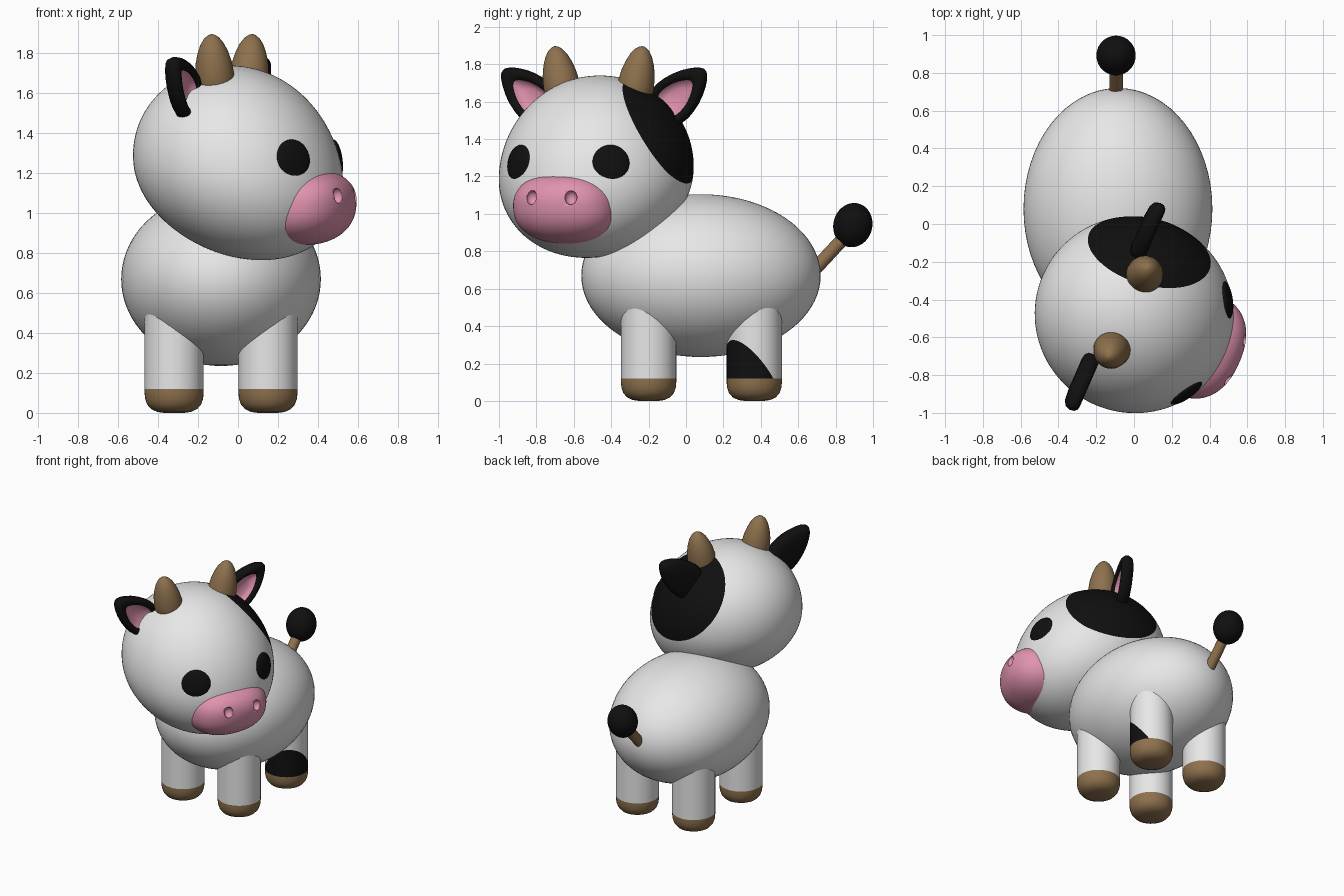
import bpy, bmesh, math
from mathutils import Matrix, Vector

if "Cube" in bpy.data.objects:
    bpy.data.objects.remove(bpy.data.objects["Cube"])


def mat(name, rgb):
    m = bpy.data.materials.new(name)
    m.diffuse_color = (*rgb, 1)
    m.use_nodes = True
    m.node_tree.nodes["Principled BSDF"].inputs["Base Color"].default_value = m.diffuse_color
    return m


WHITE = mat("white hide", (0.8, 0.8, 0.8))
BLACK = mat("black hide", (0.005, 0.005, 0.005))
PINK = mat("pink skin", (0.75, 0.29, 0.43))
BROWN = mat("brown horn", (0.27, 0.165, 0.075))


def finish(name, bm, mats, matrix=Matrix()):
    bmesh.ops.transform(bm, matrix=matrix, verts=bm.verts)
    bmesh.ops.recalc_face_normals(bm, faces=bm.faces)
    me = bpy.data.meshes.new(name)
    bm.to_mesh(me)
    bm.free()
    for m in mats:
        me.materials.append(m)
    ob = bpy.data.objects.new(name, me)
    bpy.context.collection.objects.link(ob)
    bpy.ops.object.select_all(action='DESELECT')
    ob.select_set(True)
    bpy.context.view_layer.objects.active = ob
    bpy.ops.object.shade_smooth_by_angle(angle=math.radians(45))
    return ob


def sphere(u=64, v=40):
    bm = bmesh.new()
    bmesh.ops.create_uvsphere(bm, u_segments=u, v_segments=v, radius=1)
    return bm


def ball(name, m, loc, radii, axis=None, base=Matrix()):
    """Ellipsoid; its local z is turned towards axis."""
    rot = Vector(axis).to_track_quat('Z', 'Y').to_matrix().to_4x4() if axis else Matrix()
    return finish(name, sphere(), [m], base @ Matrix.Translation(loc) @ rot @ Matrix.Diagonal((*radii, 1)))


def loft(rings):
    """Skin of closed rings with both ends filled; returns bmesh and face bands."""
    bm = bmesh.new()
    vs = [[bm.verts.new(p) for p in r] for r in rings]
    n = len(vs[0])
    bands = [[bm.faces.new((a[i], a[(i + 1) % n], b[(i + 1) % n], b[i])) for i in range(n)]
             for a, b in zip(vs, vs[1:])]
    bm.faces.new(vs[0])
    bands.append([bm.faces.new(vs[-1])])
    return bm, bands


def lathe(profile, n=40):
    return loft([[(r * math.cos(2 * math.pi * i / n), r * math.sin(2 * math.pi * i / n), z)
                  for i in range(n)] for r, z in profile])


def towards(loc, axis):
    return Matrix.Translation(loc) @ Vector(axis).to_track_quat('Z', 'Y').to_matrix().to_4x4()


# Body
ball("body", WHITE, (-0.085, 0.08, 0.67), (0.5, 0.64, 0.435))

# Legs with brown hooves; the right rear one has a slanted black patch
LEG = [(0.05, 0), (0.085, 0.005), (0.115, 0.019), (0.135, 0.042), (0.145, 0.07),
       (0.148, 0.1), (0.148, 0.12), (0.148, 0.62)]
for side, x in (("left", -0.32), ("right", 0.15)):
    for end, y in (("front", -0.20), ("rear", 0.365)):
        bm, bands = lathe(LEG)
        if side == "right" and end == "rear":
            a = math.radians(50)
            n = Vector((1.304 * math.cos(a), -1.304 * math.sin(a), -1))
            co = Vector((0, 0, 0.133))
            bmesh.ops.bisect_plane(bm, geom=bm.verts[:] + bm.edges[:] + bm.faces[:],
                                   plane_co=co, plane_no=n)
            for f in bm.faces:
                f.material_index = int((f.calc_center_median() - co).dot(n) > 0)
        for f in bm.faces:
            if f.calc_center_median().z < 0.12:
                f.material_index = 2
        finish(f"{end}_{side}_leg", bm, [WHITE, BLACK, BROWN], Matrix.Translation((x, y, 0)))

# Tail with a round tuft
a, b = Vector((-0.095, 0.62, 0.63)), Vector((-0.095, 0.87, 0.9))
bm, _ = lathe([(0.036, 0), (0.036, (b - a).length)], 24)
finish("tail", bm, [BROWN], towards(a, b - a))
ball("tail_tuft", BLACK, (-0.095, 0.892, 0.94), (0.104, 0.104, 0.119), (0, 0.25, 0.97))

# Head frame: local x points out of the face, local y to the side
HEAD = Matrix.Translation((0, -0.48, 0)) @ Matrix.Rotation(math.radians(-23.6), 4, 'Z')

# Head: rounded, chin pushed forward, black cap cut in over one ear
bm = sphere(96, 64)
n = (HEAD.to_3x3().inverted() @ Vector((0.27, 0.8, 0.535))).normalized()
bmesh.ops.bisect_plane(bm, geom=bm.verts[:] + bm.edges[:] + bm.faces[:], plane_co=n * 0.77, plane_no=n)
for f in bm.faces:
    f.material_index = int(f.calc_center_median().dot(n) > 0.77)
for v in bm.verts:
    u = v.co.z
    v.co = (0.52 * v.co.x - 0.09 * u + 0.04 * u * u, 0.52 * v.co.y,
            1.22 + (0.52 if u > 0 else 0.455) * u)
finish("head", bm, [WHITE, BLACK], HEAD)

# Muzzle: slightly boxy ellipsoid with two nostril dents
bm = sphere(80, 56)
for v in bm.verts:
    k = sum(abs(c) ** 2.3 for c in v.co) ** (-1 / 2.3)
    x, y, z = v.co * k
    v.co = (0.375 + 0.235 * x + 0.025 * z, 0.285 * y - 0.01, 1.03 + 0.19 * z)
muzzle = finish("muzzle", bm, [PINK], HEAD)
for s in (-1, 1):
    cut = ball("nostril_cutter", PINK, (0.592, s * 0.113 - 0.002, 1.087), (0.034, 0.032, 0.038), base=HEAD)
    cut.hide_render = True
    cut.hide_set(True)
    mod = muzzle.modifiers.new("nostril", 'BOOLEAN')
    mod.operation = 'DIFFERENCE'
    mod.solver = 'EXACT'
    mod.object = cut

HORN = [(0.05, -0.03), (0.085, 0), (0.097, 0.05), (0.098, 0.09), (0.091, 0.15), (0.078, 0.2),
        (0.06, 0.245), (0.038, 0.277), (0.018, 0.292), (0.004, 0.297)]
# Ear half outline: distance along the ear, half width
HALF = [(-0.07, 0.06), (-0.05, 0.095), (0.0, 0.122), (0.05, 0.127), (0.1, 0.121), (0.15, 0.109),
        (0.2, 0.09), (0.25, 0.062), (0.285, 0.035), (0.302, 0.012)]
OUTLINE = HALF + [(t, -w) for t, w in reversed(HALF)]
# Ear layers: scale of the outline, depth towards the face
LAYERS = [(0.5, -0.05), (0.8, -0.044), (0.94, -0.03), (1, 0), (0.98, 0.022), (0.91, 0.038),
          (0.8, 0.042), (0.68, 0.036), (0.61, 0.022), (0.53, 0.005), (0.35, -0.008)]

for side, s in (("left", -1), ("right", 1)):
    # Eyes
    ball(f"{side}_eye", BLACK, (0.418, s * 0.268, 1.27), (0.1, 0.1, 0.03),
         (0.84, s * 0.52, 0.14), HEAD)
    # Horns
    bm, _ = lathe(HORN)
    finish(f"{side}_horn", bm, [BROWN], HEAD @ towards((-0.033, s * 0.2, 1.605), (0, s * 0.2, 1)))
    # Ears with hollow pink inside
    rings = []
    for k, d in LAYERS:
        ring = []
        for t, w in OUTLINE:
            t, w = 0.06 + (t - 0.06) * k, w * k
            ring.append((-0.11 + d, s * (0.36 + 0.755 * t - 0.656 * w), 1.57 + 0.656 * t + 0.755 * w))
        rings.append(ring)
    bm, bands = loft(rings)
    for band in bands[8:]:
        for f in band:
            f.material_index = 1
    finish(f"{side}_ear", bm, [BLACK, PINK], HEAD)
